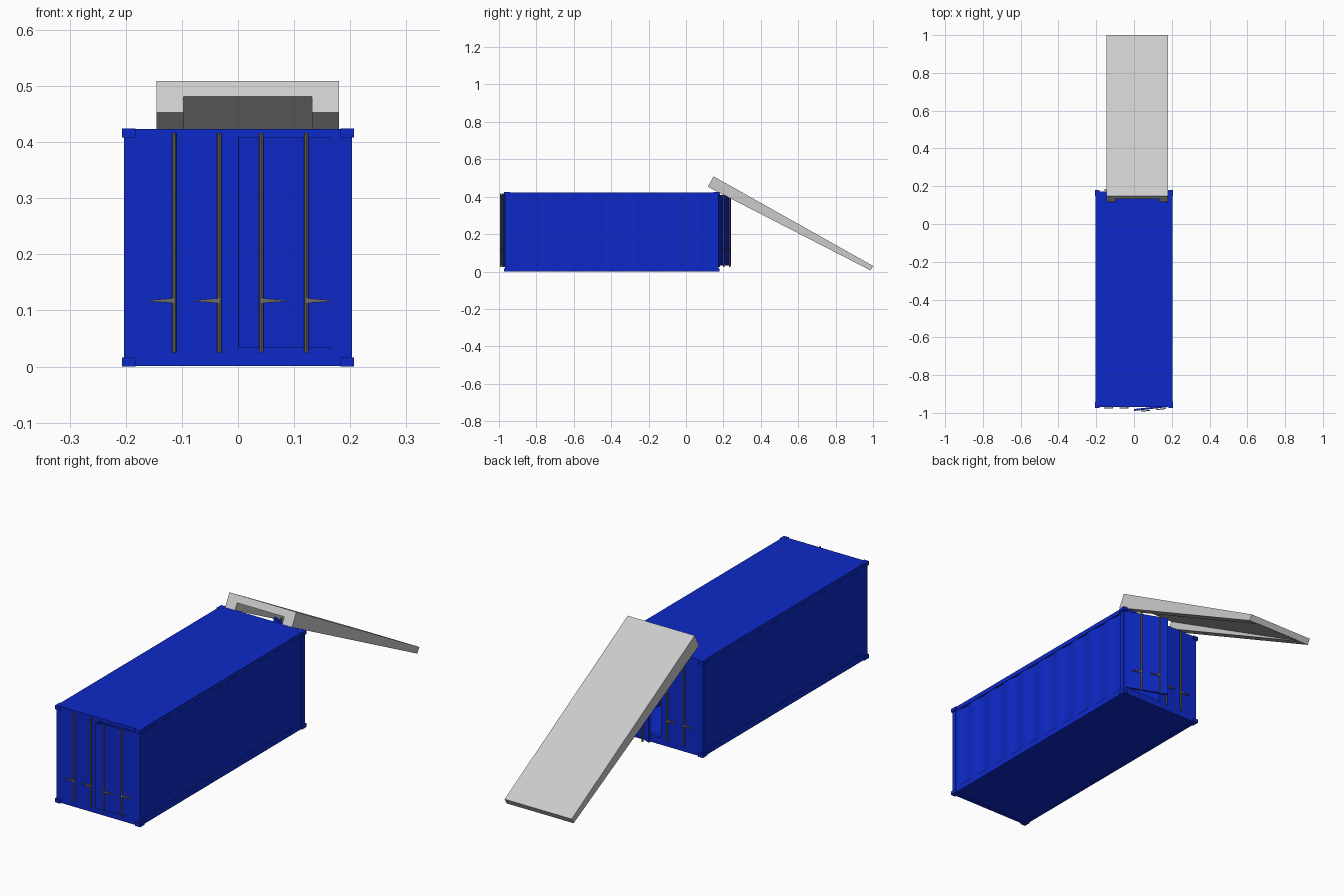
import bpy, bmesh
from math import sin, cos, radians, pi
from mathutils import Vector

if "Cube" in bpy.data.objects:
    bpy.data.objects.remove(bpy.data.objects["Cube"])


def material(name, col):
    m = bpy.data.materials.new(name)
    m.diffuse_color = (*col, 1)
    m.use_nodes = True
    m.node_tree.nodes["Principled BSDF"].inputs["Base Color"].default_value = m.diffuse_color
    return m


BLUE = material("blue_paint", (0.004, 0.022, 0.58))
DARK = material("dark_steel", (0.15, 0.15, 0.15))


def finish(bm, name, mat=None):
    bmesh.ops.recalc_face_normals(bm, faces=bm.faces)
    me = bpy.data.meshes.new(name)
    bm.to_mesh(me)
    bm.free()
    ob = bpy.data.objects.new(name, me)
    bpy.context.collection.objects.link(ob)
    if mat:
        me.materials.append(mat)
    return ob


def prism(bm, a, b):
    """Join two matching outlines into a closed solid."""
    va = [bm.verts.new(p) for p in a]
    vb = [bm.verts.new(p) for p in b]
    n = len(va)
    for i in range(n):
        j = (i + 1) % n
        bm.faces.new((va[i], va[j], vb[j], vb[i]))
    bm.faces.new(va[::-1])
    bm.faces.new(vb)


def block(bm, x0, x1, y0, y1, z0, z1, f=Vector):
    ring = [(x0, y0), (x1, y0), (x1, y1), (x0, y1)]
    prism(bm, [f((x, y, z0)) for x, y in ring], [f((x, y, z1)) for x, y in ring])


def box(name, *d):
    bm = bmesh.new()
    block(bm, *d)
    return finish(bm, name, BLUE)


Y0, Y1, H = -0.968, 0.173, 0.4235

# roof and floor
box("roof", -0.2, 0.2, Y0, Y1, 0.413, H)
box("floor", -0.19, 0.19, Y0 + 0.01, Y1 - 0.01, 0.003, 0.024)

# long rails and gently corrugated side walls
for s, side in ((-1, "left"), (1, "right")):
    xs = sorted((s * 0.188, s * 0.203))
    box(side + "_bottom_rail", *xs, Y0, Y1, 0.001, 0.028)
    box(side + "_top_rail", *xs, Y0, Y1, 0.404, H)
    bm = bmesh.new()
    outline = []
    n = 10
    p = (Y1 - Y0 - 0.02) / n
    for i in range(n):
        y = Y0 + 0.01 + i * p
        outline += [(0.2015, y), (0.2015, y + p * 0.3),
                    (0.1955, y + p * 0.5), (0.1955, y + p * 0.8)]
    outline.append((0.2015, Y1 - 0.01))
    outline += [(x - 0.004, y) for x, y in reversed(outline)]
    prism(bm, [(s * x, y, 0.024) for x, y in outline],
          [(s * x, y, 0.406) for x, y in outline])
    wall = finish(bm, side + "_corrugated_wall", BLUE)
    bpy.context.view_layer.objects.active = wall
    wall.select_set(True)
    bpy.ops.object.shade_smooth_by_angle(angle=radians(40))
    wall.select_set(False)

# end frames: posts, header, sill and corner castings
for e, yo, end in ((-1, Y0, "front"), (1, Y1, "back")):
    ys = sorted((yo, yo - e * 0.02))
    box(end + "_header", -0.2, 0.2, *ys, 0.408, H)
    box(end + "_sill", -0.2, 0.2, *ys, 0.001, 0.033)
    for s, side in ((-1, "left"), (1, "right")):
        xs = sorted((s * 0.188, s * 0.203))
        box(f"{end}_{side}_post", *xs, *ys, 0.01, 0.415)
        xc = sorted((s * 0.183, s * 0.207))
        yc = sorted((yo + e * 0.006, yo - e * 0.026))
        for z in (0, 0.408):
            box(f"{end}_{side}_corner_casting", *xc, *yc, z, z + 0.016)


# hinged door leaf with two locking bars and handles
def door(name, s, e, yo, angle, bars):
    a = radians(angle)

    def place(p):
        u, v, z = p
        return Vector((s * (0.19 - u * cos(a) + v * sin(a)),
                       yo + e * (u * sin(a) + v * cos(a)), z))

    bm = bmesh.new()
    block(bm, 0, 0.19, -0.010, 0, 0.033, 0.408, place)
    finish(bm, name + "_door", BLUE)

    bm = bmesh.new()
    for u in bars:
        ring = [(u + 0.004 * cos(k * pi / 4), 0.005 + 0.004 * sin(k * pi / 4))
                for k in range(8)]
        prism(bm, [place((x, v, 0.025)) for x, v in ring],
              [place((x, v, 0.416)) for x, v in ring])
        tri = [(u, 0.122), (u, 0.113), (u - 0.044, 0.116), (u - 0.044, 0.118)]
        prism(bm, [place((x, 0.004, z)) for x, z in tri],
              [place((x, 0.009, z)) for x, z in tri])
    finish(bm, name + "_locking_bars", DARK)


door("front_left", -1, -1, Y0, 0, (0.076, 0.157))
door("front_right", 1, -1, Y0, 6.5, (0.069, 0.150))
door("back_left", -1, 1, Y1, 0, (0.076, 0.157))
door("back_right", 1, 1, Y1, 21, (0.069, 0.154))


# tapered ramp, hollow underneath, leaning on the back roof edge
def channel(top, mid, low):
    shape = [(-0.145, top), (0.18, top), (0.18, low), (0.132, low),
             (0.132, mid), (-0.097, mid), (-0.097, low), (-0.145, low)]
    return [(x, y, z) for x, (y, z) in shape]


bm = bmesh.new()
prism(bm, channel((0.147, 0.509), (0.132, 0.481), (0.117, 0.453)),
      channel((1.0, 0.03), (0.9865, 0.0065), (0.986, 0.006)))
finish(bm, "ramp")
